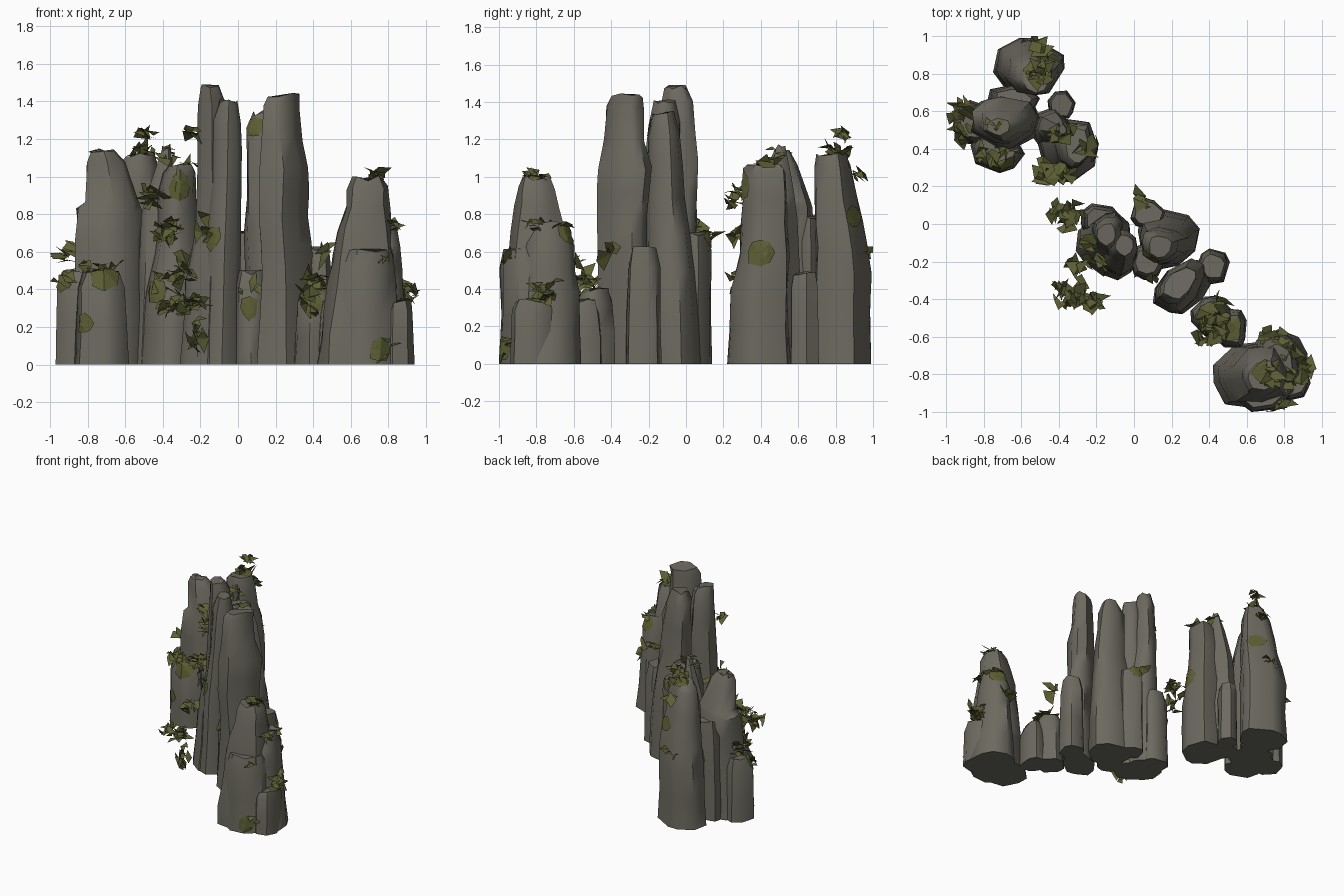
import bpy, bmesh, math, random
from mathutils import Vector, Matrix
from mathutils.bvhtree import BVHTree

if "Cube" in bpy.data.objects:
    bpy.data.objects.remove(bpy.data.objects["Cube"])

random.seed(7)
rocks = []


def material(name, rgb):
    m = bpy.data.materials.new(name)
    m.diffuse_color = (*rgb, 1)
    m.use_nodes = True
    m.node_tree.nodes["Principled BSDF"].inputs["Base Color"].default_value = m.diffuse_color
    return m


STONE = material("grey_stone", (0.15, 0.143, 0.115))
LEAF = material("olive_leaf", (0.108, 0.114, 0.034))


def finish(bm, name, mat):
    bmesh.ops.recalc_face_normals(bm, faces=bm.faces)
    me = bpy.data.meshes.new(name)
    bm.to_mesh(me)
    bm.free()
    me.materials.append(mat)
    ob = bpy.data.objects.new(name, me)
    bpy.context.collection.objects.link(ob)
    return ob


def smooth(ob, degrees):
    bpy.ops.object.select_all(action='DESELECT')
    ob.select_set(True)
    bpy.context.view_layer.objects.active = ob
    bpy.ops.object.shade_smooth_by_angle(angle=math.radians(degrees))


def rock(name, rows, sides=9, diag=1.0):
    """Loft an irregular column through rows of (z, xmin, xmax, ymin, ymax).
    diag < 1 flattens the outline across the x = y diagonal."""
    base = random.random() * 6
    poly = []
    for i in range(sides):
        a = base + 2 * math.pi * (i + random.uniform(-.28, .28)) / sides
        r = random.uniform(.93, 1.1)
        x, y = r * math.cos(a), r * math.sin(a)
        s, d = (x + y) / 2, (x - y) / 2 * diag
        poly.append((s + d, s - d))
    # stretch the unit outline so that it fills its box
    lo = [min(p[k] for p in poly) for k in (0, 1)]
    hi = [max(p[k] for p in poly) for k in (0, 1)]
    poly = [[(p[k] - lo[k]) / (hi[k] - lo[k]) for k in (0, 1)] for p in poly]
    full = []
    for a, b in zip(rows, rows[1:]):
        full.append(a)
        if b[0] - a[0] > .22:
            full.append([(p + q) / 2 for p, q in zip(a, b)])
    full.append(rows[-1])
    bm = bmesh.new()
    rings = []
    for k, (z, x0, x1, y0, y1) in enumerate(full):
        ring = []
        for u, v in poly:
            s = 1 if k == 0 else random.uniform(.92, 1.05)
            dz = 0 if k == 0 else random.uniform(-.025, .006)
            ring.append(bm.verts.new((x0 + (x1 - x0) * (.5 + (u - .5) * s),
                                      y0 + (y1 - y0) * (.5 + (v - .5) * s), z + dz)))
        rings.append(ring)
    for a, b in zip(rings, rings[1:]):
        for i in range(sides):
            j = (i + 1) % sides
            bm.faces.new((a[i], a[j], b[j], b[i]))
    bm.faces.new(rings[0])
    bm.faces.new(rings[-1])
    ob = finish(bm, name, STONE)
    smooth(ob, 48)
    rocks.append(ob)


def stub(name, x0, x1, y0, y1, top, shrink=.16):
    """Short boulder column, tapering near the top."""
    dx, dy = (x1 - x0) * shrink, (y1 - y0) * shrink
    rock(name, [(0, x0, x1, y0, y1),
                (top * .85, x0 + dx * .3, x1 - dx * .3, y0 + dy * .3, y1 - dy * .3),
                (top, x0 + dx, x1 - dx, y0 + dy, y1 - dy)], 8)


# back left rock group
rock("back_pillar", [(0, -.75, -.37, .68, .99), (.5, -.74, -.37, .69, .99), (.63, -.71, -.38, .69, .97),
                     (.9, -.67, -.4, .68, .91), (1.06, -.64, -.42, .69, .88), (1.13, -.6, -.44, .7, .86)])
rock("left_pillar", [(0, -.9, -.5, .38, .68), (.5, -.86, -.5, .4, .68), (.83, -.86, -.52, .42, .68),
                     (.87, -.82, -.53, .43, .67), (1.08, -.81, -.6, .44, .6), (1.14, -.78, -.66, .47, .56)])
rock("inner_pillar", [(0, -.52, -.19, .22, .56), (.4, -.5, -.19, .24, .55), (.6, -.45, -.2, .28, .55),
                      (.9, -.43, -.22, .3, .54), (1.04, -.4, -.22, .31, .53), (1.08, -.37, -.24, .32, .51)])
rock("spike_pillar", [(0, -.56, -.34, .42, .62), (.8, -.52, -.34, .44, .6),
                      (1.03, -.45, -.34, .46, .56), (1.17, -.4, -.36, .48, .53)], 7)
stub("left_foot", -.97, -.74, .42, .66, .5)
stub("left_front_foot", -.87, -.58, .27, .52, .5)
stub("back_step", -.46, -.31, .56, .71, .49, .1)
stub("back_join", -.78, -.5, .58, .74, .8)

# middle rock group
rock("tall_thin_pillar", [(0, -.31, -.02, -.28, .04), (.45, -.28, -.02, -.25, .05), (.75, -.23, -.03, -.2, .06),
                          (1.1, -.22, -.06, -.16, .06), (1.4, -.21, -.07, -.13, .04), (1.49, -.2, -.1, -.12, 0)])
rock("tall_middle_pillar", [(0, -.2, .02, -.3, -.04), (.6, -.17, .02, -.27, -.04), (1.0, -.14, .02, -.23, -.03),
                            (1.3, -.13, .02, -.2, -.03), (1.41, -.1, 0, -.17, -.06)])
rock("tall_rear_pillar", [(0, .02, .35, -.24, .08), (.5, .03, .33, -.22, .05), (.9, .04, .28, -.21, -.01),
                          (1.25, .04, .24, -.2, -.03), (1.35, .08, .2, -.18, -.06)])
rock("tall_right_pillar", [(0, .1, .43, -.48, -.19), (.5, .12, .4, -.47, -.2), (.8, .11, .37, -.48, -.2),
                           (1.05, .12, .38, -.47, -.18), (1.2, .12, .34, -.44, -.22),
                           (1.38, .13, .33, -.43, -.23), (1.44, .16, .33, -.4, -.23)], 9, .65)
stub("rear_stub", -.02, .17, -.03, .14, .71, .1)
stub("rear_left_stub", -.28, -.08, -.08, .11, .62)
stub("right_stub", .33, .51, -.32, -.13, .63)
stub("front_stub", -.02, .16, -.3, -.1, .5)
stub("low_boulder", .3, .53, -.6, -.38, .4)
stub("low_boulder_right", .42, .6, -.66, -.45, .34)

# front right rock group
rock("right_peak", [(0, .42, .86, -.98, -.62), (.3, .45, .86, -.97, -.63), (.58, .5, .85, -.96, -.64),
                    (.72, .53, .83, -.94, -.65), (.85, .57, .81, -.92, -.67), (.95, .58, .8, -.9, -.7),
                    (1.0, .61, .77, -.88, -.73)])
rock("right_shoulder", [(0, .6, .93, -.9, -.56), (.4, .64, .88, -.88, -.57), (.64, .65, .87, -.86, -.6),
                        (.76, .68, .84, -.81, -.64)])
stub("right_front_foot", .52, .85, -1.0, -.72, .61, .1)
stub("right_side_foot", .76, .94, -.94, -.68, .34, .1)


def foliage(name, clumps):
    """Scatter bent leaves through ellipsoids (x, y, z, rx, ry, rz, leaf count)."""
    bm = bmesh.new()
    for x, y, z, rx, ry, rz, n in clumps:
        hang = rz > rx * 1.3
        for _ in range(max(3, int(n * .7))):
            d = Vector([random.gauss(0, .5) for _ in range(3)])
            if d.length > 1:
                d.normalize()
            c = Vector((x + d.x * rx * .75, y + d.y * ry * .75, max(.04, z + d.z * rz * .75)))
            long, wide = random.uniform(.06, .14), random.uniform(.02, .05)
            tilt = random.gauss(1.2 if hang else .2, .45)
            rot = (Matrix.Rotation(random.uniform(0, 2 * math.pi), 3, 'Z')
                   @ Matrix.Rotation(tilt, 3, 'Y') @ Matrix.Rotation(random.gauss(0, .5), 3, 'X'))
            fold, droop = random.uniform(0, .015), random.uniform(0, .04)
            shape = [(-long / 2, random.uniform(-.03, .03), -droop), (random.uniform(-.03, .03), -wide, -fold),
                     (long / 2, random.uniform(-.03, .03), -droop), (random.uniform(-.03, .03), wide, -fold)]
            v = []
            for p in shape:
                q = c + rot @ Vector(p)
                v.append(bm.verts.new((max(-1, min(1, q.x)), max(-1, min(1, q.y)), max(0, q.z))))
            bm.faces.new((v[0], v[1], v[3]))
            bm.faces.new((v[1], v[2], v[3]))
    finish(bm, name, LEAF)


def moss(name, spots):
    """Lay thin patches on the stone nearest to each spot (x, y, z, radius)."""
    trees = []
    for ob in rocks:
        me = ob.data
        trees.append(BVHTree.FromPolygons([v.co for v in me.vertices], [p.vertices for p in me.polygons]))
    bm = bmesh.new()
    for x, y, z, r in spots:
        tree = min(trees, key=lambda t: t.find_nearest(Vector((x, y, z)))[3])
        p, n, _, _ = tree.find_nearest(Vector((x, y, z)))
        side = n.orthogonal().normalized()
        up = n.cross(side)
        rings = [[p]] + [[p + (side * math.cos(i * math.pi / 4) + up * math.sin(i * math.pi / 4))
                          * r * s * random.uniform(.75, 1.15) for i in range(8)] for s in (.5, 1)]
        verts = []
        for ring in rings:
            row = []
            for q in ring:
                h, m, _, _ = tree.find_nearest(q)
                h = h + m * .009
                h.z = max(.0, h.z)
                row.append(bm.verts.new(h))
            verts.append(row)
        for i in range(8):
            j = (i + 1) % 8
            bm.faces.new((verts[0][0], verts[1][i], verts[1][j]))
            bm.faces.new((verts[1][i], verts[2][i], verts[2][j], verts[1][j]))
    finish(bm, name, LEAF)


foliage("back_left_foliage", [
    (-.47, .83, 1.23, .06, .06, .03, 9), (-.52, .82, 1.15, .1, .08, .03, 11), (-.48, .92, 1.02, .08, .05, .06, 8),
    (-.52, .96, .61, .12, .04, .05, 6), (-.38, .47, 1.12, .06, .08, .06, 12),
    (-.73, .53, 1.13, .06, .06, .02, 5), (-.9, .58, .6, .1, .1, .05, 16), (-.74, .38, .53, .13, .12, .05, 20),
    (-.9, .5, .48, .09, .12, .06, 8), (-.46, .27, .9, .09, .07, .06, 16), (-.38, .26, .7, .08, .06, .08, 14),
    (-.26, .4, 1.07, .05, .08, .03, 6), (-.4, .24, .45, .1, .05, .1, 8)])
foliage("middle_foliage", [
    (-.36, .04, .72, .1, .08, .09, 22), (-.3, .08, .52, .08, .06, .1, 8), (-.17, -.2, .7, .07, .05, .1, 8),
    (-.3, -.38, .33, .16, .1, .09, 44), (-.21, -.4, .14, .07, .07, .15, 18), (-.29, -.22, .5, .09, .08, .07, 10),
    (-.24, -.08, 1.24, .06, .06, .03, 6), (.07, -.28, .42, .05, .04, .08, 5), (.05, .12, .7, .08, .06, .04, 5)])
foliage("low_boulder_foliage", [
    (.43, -.52, .45, .12, .12, .06, 24), (.45, -.42, .6, .05, .08, .05, 7), (.38, -.6, .34, .07, .04, .12, 10)])
foliage("right_foliage", [
    (.73, -.8, 1.01, .09, .09, .04, 18), (.79, -.66, .73, .07, .07, .05, 10), (.82, -.82, .76, .05, .06, .05, 9),
    (.73, -.59, .57, .1, .05, .05, 8), (.9, -.75, .4, .07, .1, .09, 22), (.78, -.96, .07, .08, .04, .1, 7),
    (.78, -.94, .57, .08, .05, .05, 5)])
moss("moss_left", [(-.5, .82, 1.14, .09), (-.42, .95, .8, .07), (-.72, .3, .5, .1), (-.92, .5, .45, .08),
                   (-.83, .28, .22, .06), (-.3, .28, .95, .08), (-.46, .24, .4, .08), (-.2, .4, .6, .08)])
moss("moss_middle", [(-.17, -.25, .68, .07), (.05, -.25, 1.28, .06), (.07, .14, .68, .07), (-.3, 0, .4, .07),
                     (.06, -.3, .3, .06)])
moss("moss_right", [(.42, -.5, .4, .1), (.38, -.6, .33, .08), (.5, -.55, .33, .08), (.7, -.8, 1.0, .07),
                    (.9, -.8, .33, .08), (.77, -1, .08, .07), (.8, -.63, .7, .08)])
